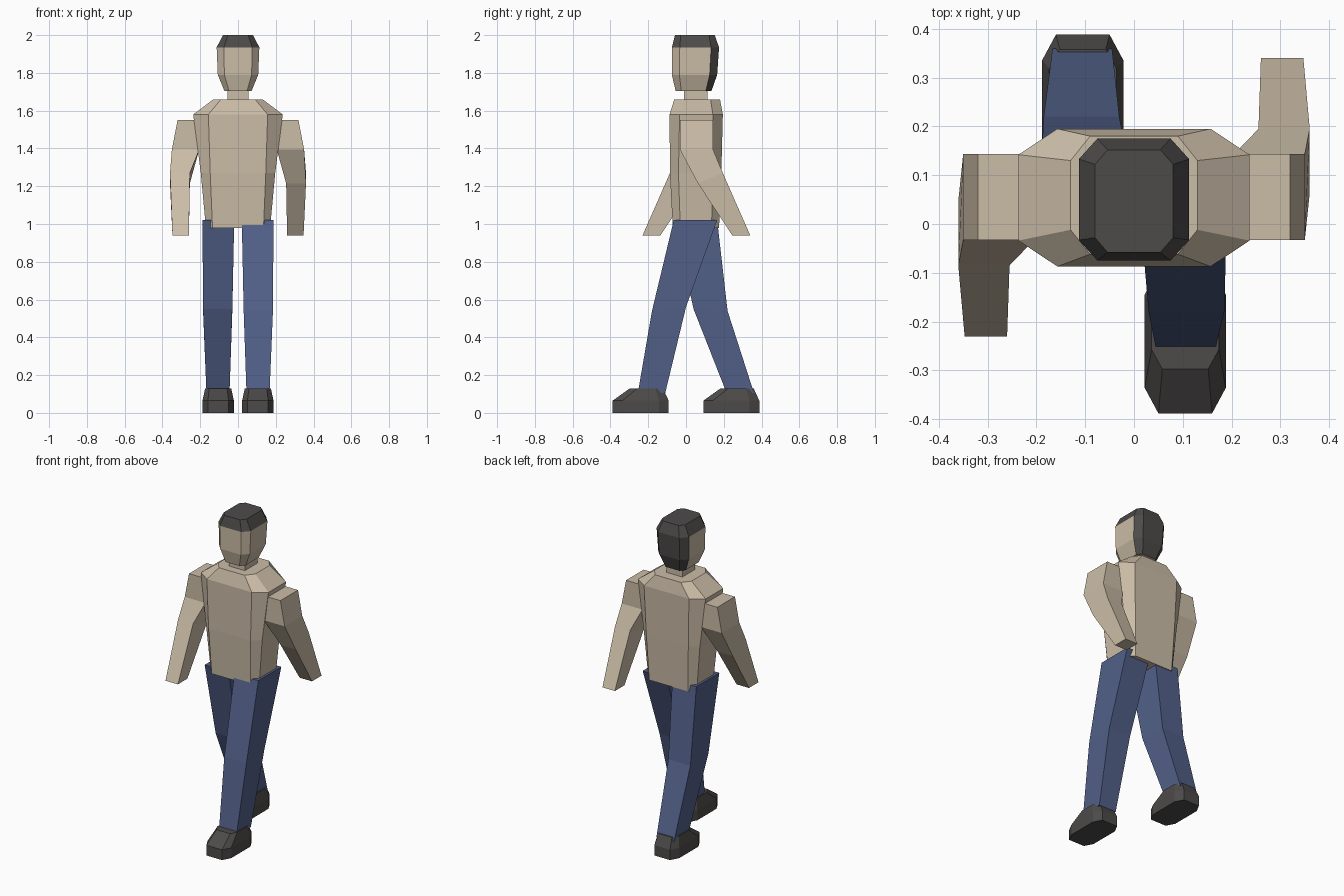
import bpy
import bmesh

cube = bpy.data.objects.get("Cube")
if cube:
    bpy.data.objects.remove(cube, do_unlink=True)


def material(name, rgb):
    m = bpy.data.materials.new(name)
    m.use_nodes = True
    m.diffuse_color = (*rgb, 1)
    bsdf = next(n for n in m.node_tree.nodes if n.type == 'BSDF_PRINCIPLED')
    bsdf.inputs["Base Color"].default_value = (*rgb, 1)
    return m


beige = material("beige", (0.60, 0.51, 0.39))
denim = material("denim blue", (0.085, 0.118, 0.25))
charcoal = material("charcoal", (0.075, 0.07, 0.068))


def ring(z, x, y, cut=None):
    """Rectangle spanning x and y, with optional cut corners.
    A pair for z tilts the ring from its front to its back."""
    (x0, x1), (y0, y1) = x, y
    zf, zb = z if isinstance(z, tuple) else (z, z)
    if cut:
        a, b = cut
        pts = [(x0 + a, y0), (x1 - a, y0), (x1, y0 + b), (x1, y1 - b),
               (x1 - a, y1), (x0 + a, y1), (x0, y1 - b), (x0, y0 + b)]
    else:
        pts = [(x0, y0), (x1, y0), (x1, y1), (x0, y1)]
    return [(px, py, zf + (zb - zf) * (py - y0) / (y1 - y0)) for px, py in pts]


def loft(name, rings, mats, rule=None, move=None):
    """Skin a stack of rings into a closed, flat-shaded solid."""
    bm = bmesh.new()
    loops = [[bm.verts.new(move(*p) if move else p) for p in r] for r in rings]
    for a, b in zip(loops, loops[1:]):
        n = len(a)
        for i in range(n):
            j = (i + 1) % n
            bm.faces.new((a[i], a[j], b[j], b[i]))
    bm.faces.new(loops[0])
    bm.faces.new(loops[-1])
    bmesh.ops.recalc_face_normals(bm, faces=bm.faces)
    if rule:
        for f in bm.faces:
            f.normal_update()
            f.material_index = rule(f)
    me = bpy.data.meshes.new(name)
    bm.to_mesh(me)
    bm.free()
    for m in mats:
        me.materials.append(m)
    ob = bpy.data.objects.new(name, me)
    bpy.context.collection.objects.link(ob)
    return ob


def wide(w):
    return (-w, w)


# Torso with sloping shoulders
loft("torso", [
    ring(0.98, wide(0.17), (-0.07, 0.175), (0.035, 0.04)),
    ring(1.27, wide(0.197), (-0.085, 0.187), (0.05, 0.045)),
    ring(1.58, wide(0.237), (-0.087, 0.195), (0.08, 0.053)),
    ring(1.66, wide(0.13), (-0.062, 0.18), (0.04, 0.05)),
], [beige])

# Neck
loft("neck", [ring(z, wide(0.055), (-0.01, 0.115)) for z in (1.64, 1.73)], [beige])

# Head: crown and back faces are hair
loft("head", [
    ring(1.705, wide(0.072), (-0.055, 0.135), (0.024, 0.03)),
    ring(1.79, wide(0.107), (-0.075, 0.165), (0.035, 0.04)),
    ring(1.935, wide(0.113), (-0.075, 0.175), (0.038, 0.042)),
    ring(2.0, wide(0.08), (-0.058, 0.152), (0.026, 0.03)),
], [beige, charcoal],
    rule=lambda f: int(f.calc_center_median().z > 1.94 or f.normal.y > 0.3))

# Arms: the same swing, reversed from side to side
arm = [
    ring(1.55, (0.19, 0.32), (-0.033, 0.143)),
    ring(1.395, (0.205, 0.35), (-0.033, 0.143)),
    ring((1.215, 1.27), (0.255, 0.36), (0.063, 0.195)),
    ring(0.94, (0.26, 0.347), (0.245, 0.34)),
]
loft("left_arm", arm, [beige])
loft("right_arm", arm, [beige], move=lambda x, y, z: (-x, 0.11 - y, z))

# Trouser legs: the left one steps forward, the right one trails
strides = {
    "left": (1, (0.54, 0.56), (-0.18, 0.0), (-0.255, -0.11)),
    "right": (-1, (0.55, 0.54), (0.04, 0.22), (0.215, 0.36)),
}
for side, (s, knee_z, knee, ankle) in strides.items():
    loft(side + "_leg", [
        ring(1.02, (0.02, 0.188), (-0.065, 0.165)),
        ring(knee_z, (0.03, 0.185), knee),
        ring(0.105, (0.045, 0.167), ankle),
    ], [denim], move=lambda x, y, z: (s * x, y, z))

# Shoes with a sloped toe
shoe = [
    ring(0, (0.022, 0.188), (-0.388, -0.092), (0.028, 0.052)),
    ring(0.065, (0.022, 0.188), (-0.388, -0.092), (0.028, 0.052)),
    ring(0.13, (0.036, 0.174), (-0.297, -0.122), (0.022, 0.04)),
]
for side, s, back in (("left", 1, 0), ("right", -1, 0.48)):
    loft(side + "_shoe", shoe, [charcoal],
         move=lambda x, y, z: (s * x, y + back, z))
